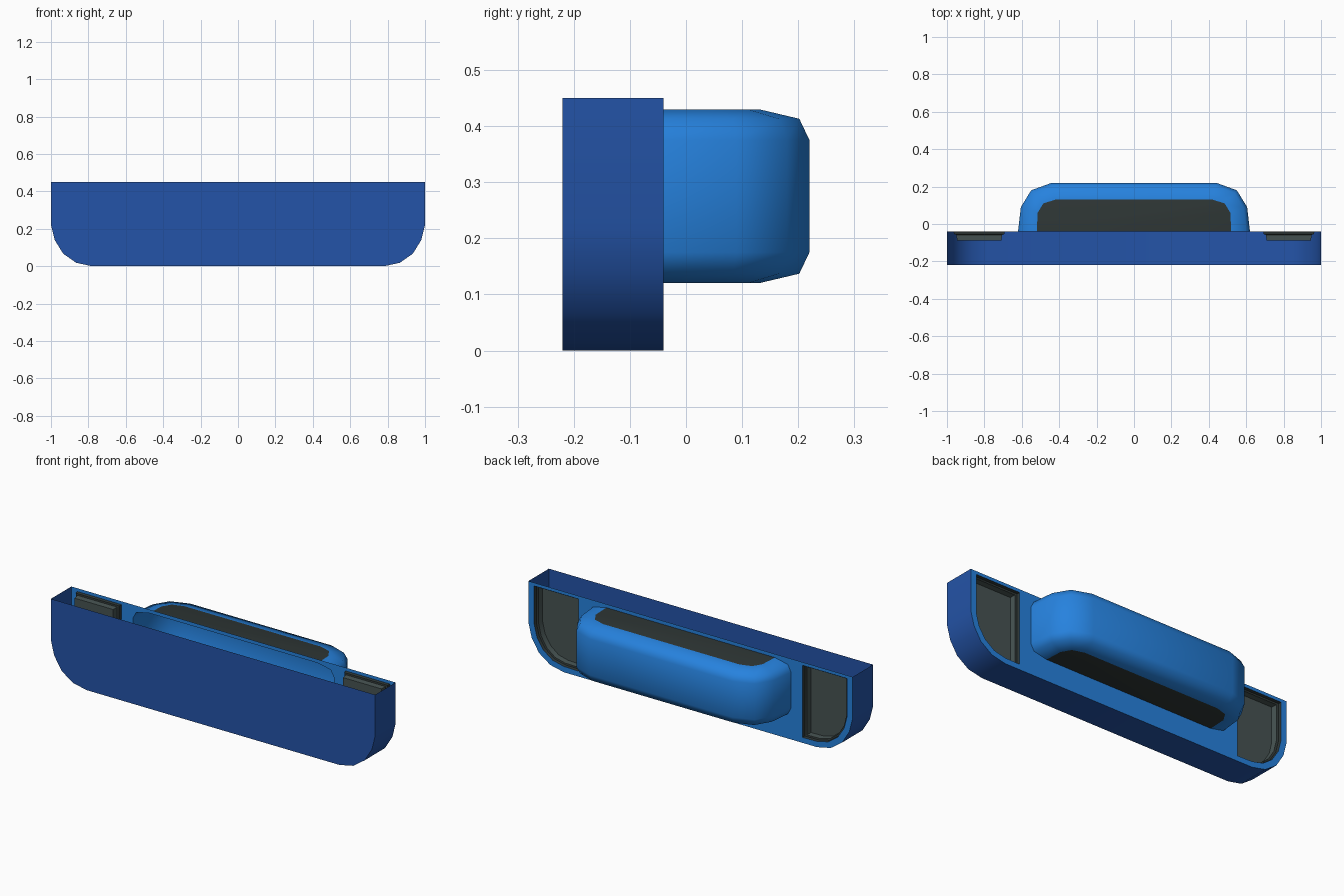
import bpy, bmesh, math
from mathutils import Vector

if "Cube" in bpy.data.objects:
    bpy.data.objects.remove(bpy.data.objects["Cube"])


def material(name, rgb):
    m = bpy.data.materials.new(name)
    lin = [((c / 255 + 0.055) / 1.055) ** 2.4 for c in rgb]
    m.diffuse_color = (*lin, 1)
    m.use_nodes = True
    m.node_tree.nodes["Principled BSDF"].inputs["Base Color"].default_value = m.diffuse_color
    return m


DEEP_BLUE = material("deep blue", (36, 84, 168))
BRIGHT_BLUE = material("bright blue", (38, 130, 222))
DARK_GREY = material("dark grey", (46, 54, 53))
SLATE_GREY = material("slate grey", (70, 83, 82))

FRONT, BACK = -0.22, -0.04


def finish(name, bm, mats, angle, outward=True):
    if outward is not None:
        bmesh.ops.recalc_face_normals(bm, faces=bm.faces[:])
        if not outward:
            bmesh.ops.reverse_faces(bm, faces=bm.faces[:])
    mesh = bpy.data.meshes.new(name)
    bm.to_mesh(mesh)
    bm.free()
    for m in mats:
        mesh.materials.append(m)
    ob = bpy.data.objects.new(name, mesh)
    bpy.context.collection.objects.link(ob)
    bpy.ops.object.select_all(action='DESELECT')
    ob.select_set(True)
    bpy.context.view_layer.objects.active = ob
    bpy.ops.object.shade_smooth_by_angle(angle=math.radians(angle))
    return ob


def loft(bm, rings, bands, closed):
    """Join rings of points with quads; bands gives each band's material."""
    vs = [[bm.verts.new(p) for p in r] for r in rings]
    n = len(vs[0])
    for a, b, mat in zip(vs, vs[1:], bands):
        for i in range(n if closed else n - 1):
            j = (i + 1) % n
            bm.faces.new((a[i], a[j], b[j], b[i])).material_index = mat
    return vs


def mirrored(half):
    """Right half profile followed by its mirror image."""
    return half + [(-x, y) for x, y in reversed(half)]


# Profiles
body = mirrored([(1, 0.45), (1, 0.22), (0.98, 0.14), (0.935, 0.067),
                 (0.865, 0.018), (0.78, 0)])
pocket = [(0.69, 0.432), (0.965, 0.432), (0.965, 0.22), (0.947, 0.15),
          (0.908, 0.09), (0.85, 0.048), (0.78, 0.032), (0.69, 0.03)]
outer = mirrored([(0.62, BACK), (0.605, 0.09), (0.55, 0.18), (0.44, 0.22)])
inner = mirrored([(0.52, BACK), (0.515, 0.06), (0.485, 0.11), (0.42, 0.13)])
# height and inset of each layer of the rear housing
layers = [(0.12, 1), (0.137, 0.2), (0.175, 0), (0.375, 0), (0.413, 0.2), (0.43, 1)]


def housing_ring(z, t):
    return [(a[0] + (b[0] - a[0]) * t, a[1] + (b[1] - a[1]) * t, z)
            for a, b in zip(outer, inner)]


# Body shell: front face and rounded sides, open at the top
bm = bmesh.new()
rings = loft(bm, [[(x, y, z) for x, z in body] for y in (FRONT, BACK)], [0], False)
bm.faces.new(rings[0])
finish("body_shell", bm, [DEEP_BLUE], 35)

# Rear housing: rounded tray with dark top and bottom panels
rings_h = [housing_ring(z, t) for z, t in layers]
bm = bmesh.new()
vs = loft(bm, rings_h, [0] * 5, False)
for r in (vs[0], vs[-1]):
    bm.faces.new(r).material_index = 1
finish("rear_housing", bm, [BRIGHT_BLUE, DARK_GREY], 55)

# Back plate with openings for the housing and both pockets
bm = bmesh.new()
hole = [(r[0][0], r[0][2]) for r in rings_h] + [(r[-1][0], r[-1][2]) for r in reversed(rings_h)]
edges = []
for loop in (body, hole, pocket, [(-x, z) for x, z in pocket]):
    vs = [bm.verts.new((x, BACK, z)) for x, z in loop]
    edges += [bm.edges.new((vs[i - 1], vs[i])) for i in range(len(vs))]
bmesh.ops.triangle_fill(bm, edges=edges, use_beauty=True, normal=Vector((0, 1, 0)))
finish("back_plate", bm, [BRIGHT_BLUE], 30, None)

# Stepped pockets at both ends
for side, label in ((1, "right"), (-1, "left")):
    def ring(y, s):
        return [(side * (0.828 + (x - 0.828) * s), y, 0.231 + (z - 0.231) * (s + 1) / 2)
                for x, z in pocket]
    bm = bmesh.new()
    vs = loft(bm, [ring(BACK, 1), ring(-0.055, 0.97), ring(-0.058, 0.89), ring(-0.088, 0.86)],
              [0, 0, 1], True)
    bm.faces.new(vs[-1]).material_index = 1
    finish(label + "_pocket", bm, [DARK_GREY, SLATE_GREY], 35, False)
